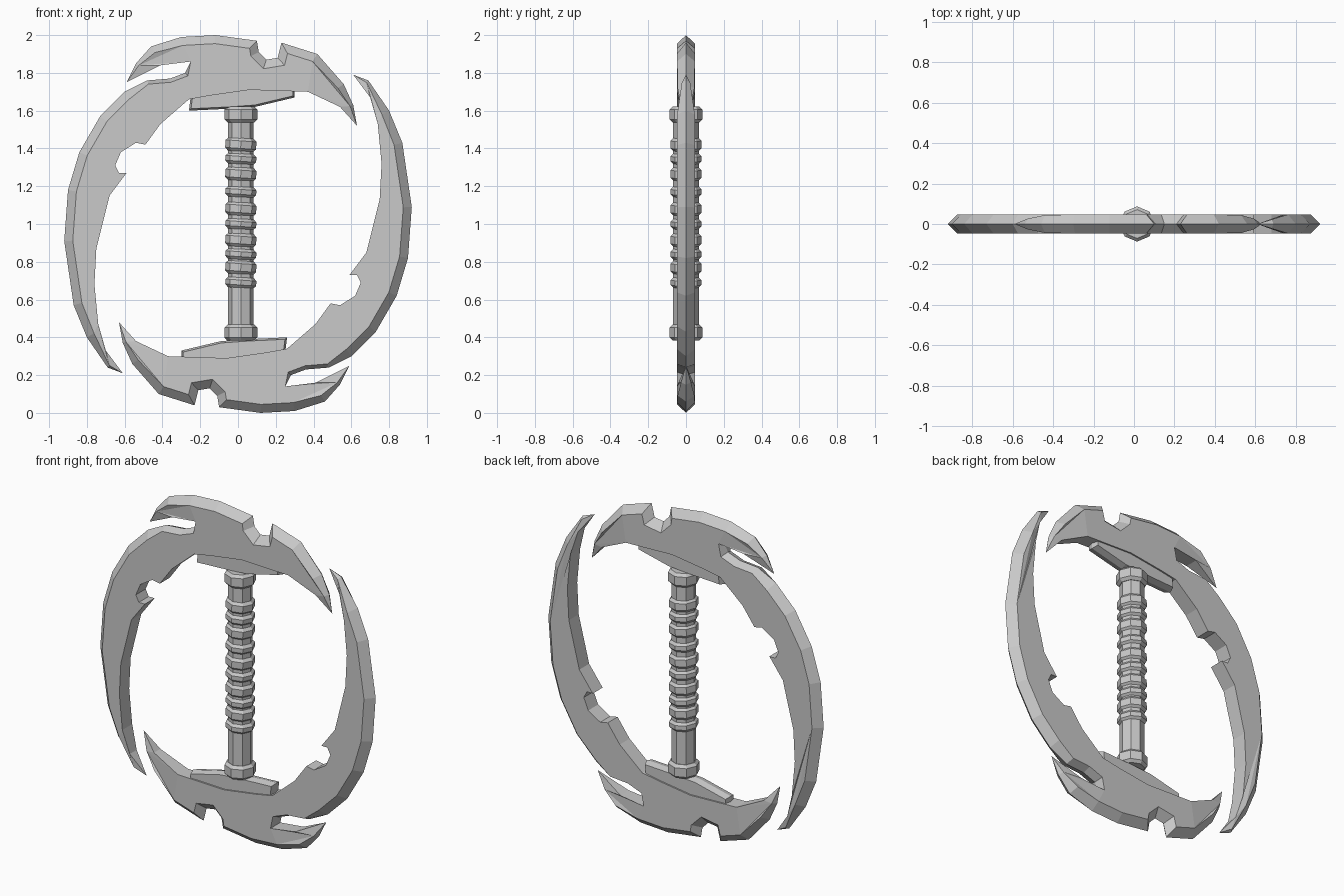
import bpy, bmesh, math
from mathutils import Matrix, Vector

cube = bpy.data.objects.get("Cube")
if cube:
    bpy.data.objects.remove(cube, do_unlink=True)

# Single plain metal colour
metal = bpy.data.materials.new("grey_metal")
metal.use_nodes = True
GREY = (0.585, 0.585, 0.585, 1)
metal.diffuse_color = GREY
metal.node_tree.nodes["Principled BSDF"].inputs["Base Color"].default_value = GREY

HALF_TURN = (Matrix.Translation((0, 0, 1)) @ Matrix.Rotation(math.pi, 4, "Y")
             @ Matrix.Translation((0, 0, -1)))


def finish(name, bm, matrix=None):
    bmesh.ops.recalc_face_normals(bm, faces=bm.faces[:])
    mesh = bpy.data.meshes.new(name)
    bm.to_mesh(mesh)
    bm.free()
    if matrix:
        mesh.transform(matrix)
    mesh.materials.append(metal)
    obj = bpy.data.objects.new(name, mesh)
    bpy.context.collection.objects.link(obj)
    return obj


def inset(prev, point, following, width):
    """Move a corner of a clockwise outline inward by a mitred width."""
    a = (point - prev).normalized()
    b = (following - point).normalized()
    na, nb = Vector((a.y, -a.x)), Vector((b.y, -b.x))
    mitre = (na + nb).normalized()
    return point + mitre * width / max(mitre.dot(na), 0.6)


def plate(name, chains, depth, matrix=None):
    """Flat plate from chains of (start_tip, points, bevel, end_tip)."""
    outline = []
    for start, points, bevel, end in chains:
        if start:
            outline.append((Vector(start), 0, 0))
        for p in points:
            p = Vector(p)
            reach = min([(p - Vector(t)).length for t in (start, end) if t] or [1])
            fade = min(1, reach / 0.25) ** 0.7
            outline.append((p, min(bevel, 0.16 * reach), depth * fade))
    bm = bmesh.new()
    count = len(outline)
    ridge = [bm.verts.new((p.x, 0, p.y)) for p, w, d in outline]
    for side in (-1, 1):
        rim = []
        for i, (p, w, d) in enumerate(outline):
            if d == 0:
                rim.append(ridge[i])
                continue
            q = inset(outline[i - 1][0], p, outline[(i + 1) % count][0], w)
            rim.append(bm.verts.new((q.x, side * d, q.y)))
        # Edge walls and bevels
        for i in range(count):
            j = (i + 1) % count
            ring = dict.fromkeys((ridge[i], ridge[j], rim[j], rim[i]))
            bm.faces.new(list(ring))
        # Pointed tips, then the broad face
        for i in range(count):
            if outline[i][2] == 0:
                bm.faces.new((rim[i - 1], rim[i], rim[(i + 1) % count]))
        loop = [v for v, o in zip(rim, outline) if o[2] > 0]
        broad = bm.faces.new(loop[::side])
        broad.normal_update()
        bmesh.ops.triangulate(bm, faces=[broad], ngon_method="EAR_CLIP")
    return finish(name, bm, matrix)


# Blade outline, clockwise from the long tip
long_tip, prong_tip, horn_tip = (-.61, .21), (-.59, 1.75), (.63, 1.52)
outer_curve = [(-.69, .24), (-.8, .4), (-.87, .57), (-.92, .91), (-.9, 1.18),
               (-.84, 1.38), (-.73, 1.57), (-.6, 1.7)]
prong_gap = [(-.48, 1.76), (-.36, 1.77), (-.28, 1.8)]
prong_inside = [(-.25, 1.86), (-.41, 1.84)]
crown = [(-.54, 1.85), (-.46, 1.94), (-.3, 1.99), (-.12, 2), (.1, 1.97),
         (.11, 1.91), (.15, 1.87), (.21, 1.88), (.23, 1.96), (.42, 1.9),
         (.56, 1.74), (.61, 1.63)]
inner_curve = [(.54, 1.62), (.37, 1.7), (.06, 1.71), (-.15, 1.68),
               (-.26, 1.66), (-.41, 1.53), (-.49, 1.42), (-.54, 1.43),
               (-.62, 1.38), (-.65, 1.31), (-.63, 1.27), (-.59, 1.27),
               (-.68, 1.15), (-.75, .87), (-.76, .68), (-.74, .47), (-.7, .33)]
blade = [(long_tip, outer_curve, .045, None),
         (None, prong_gap, .02, None),
         (None, prong_inside, 0, prong_tip),
         (prong_tip, crown, .045, horn_tip),
         (horn_tip, inner_curve, 0, long_tip)]

# Guard joining the handle to the blade
guard = [(None, [(-.26, 1.6), (-.25, 1.68), (-.1, 1.73), (.15, 1.74), (.3, 1.71),
                 (.3, 1.67), (.09, 1.62), (-.05, 1.61)], .01, None)]

for place, matrix in (("upper", None), ("lower", HALF_TURN)):
    plate(place + "_blade", blade, .047, matrix)
    plate(place + "_guard", guard, .038, matrix)


def turned(name, profile, matrix):
    """Closed eight-sided turning from (radius, height) points."""
    bm = bmesh.new()
    rings = []
    for r, z in profile:
        angles = [math.tau * k / 8 for k in range(8)]
        rings.append([bm.verts.new((r * math.cos(a), r * math.sin(a), z)) for a in angles])
    for low, high in zip(rings, rings[1:]):
        for k in range(8):
            n = (k + 1) % 8
            bm.faces.new((low[k], low[n], high[n], high[k]))
    bm.faces.new(rings[0])
    bm.faces.new(rings[-1])
    return finish(name, bm, matrix)


def collar(name, z, radius, half, tilt=0):
    chamfer = 0.016
    profile = [(radius - chamfer, -half), (radius, chamfer - half),
               (radius, half - chamfer), (radius - chamfer, half)]
    turned(name, profile, Matrix.Translation((.015, 0, z)) @ Matrix.Rotation(tilt, 4, "Y"))


# Handle shaft with end caps and slightly slanted grip bands
turned("handle_shaft", [(.068, .385), (.068, 1.62)], Matrix.Translation((.015, 0, 0)))
collar("upper_cap", 1.58, .087, .042)
collar("lower_cap", .425, .087, .042)
for i, z in enumerate((1.42, 1.345, 1.265, 1.17, 1.08, 1, .915, .84, .77, .69)):
    collar(f"grip_band_{i + 1}", z, .082, .029 if i % 2 else .036, math.radians(4))
